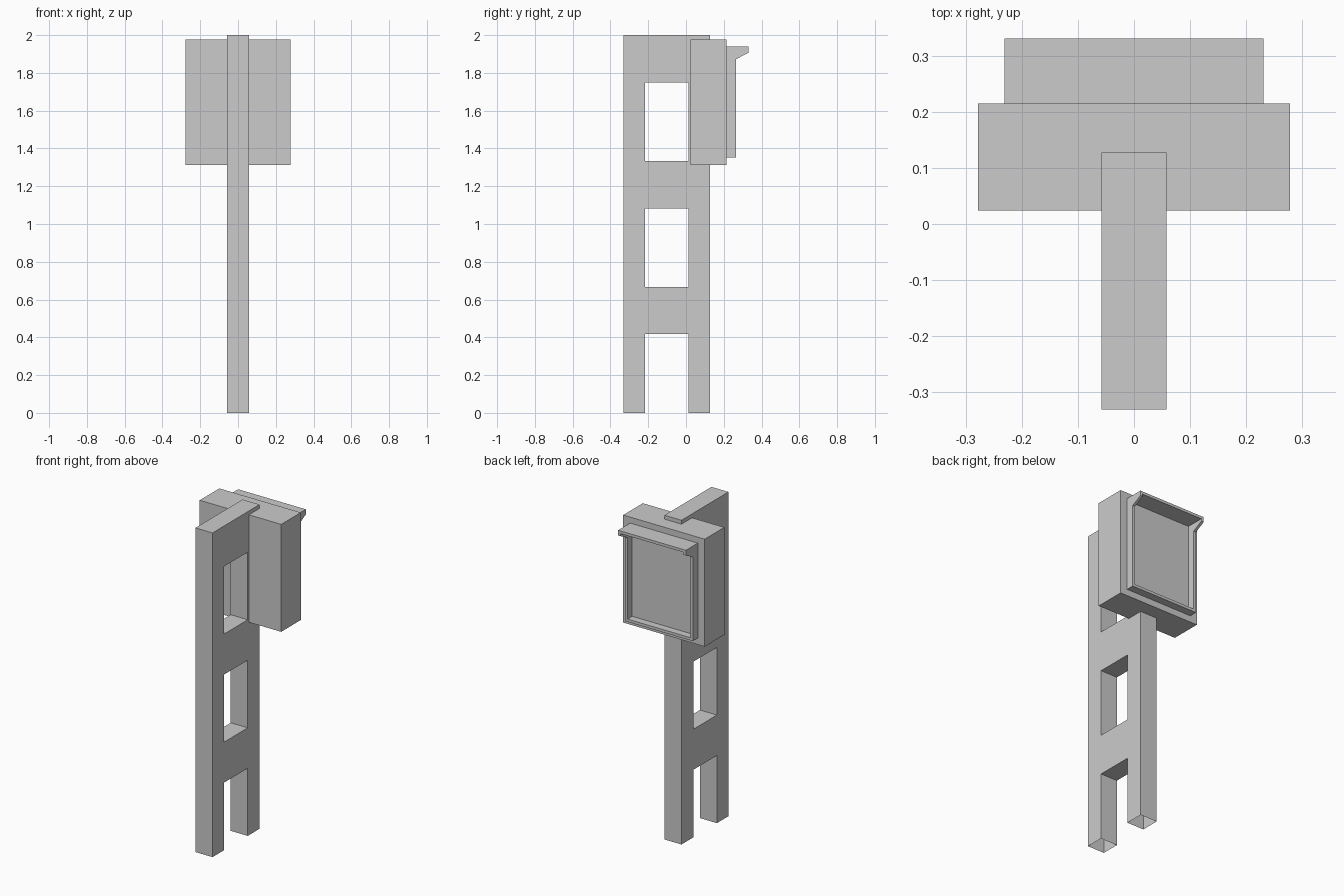
import bpy, bmesh

if "Cube" in bpy.data.objects:
    bpy.data.objects.remove(bpy.data.objects["Cube"])

HALF_POST = 0.058
RIM = 0.017


def finish(name, bm):
    bmesh.ops.recalc_face_normals(bm, faces=bm.faces[:])
    mesh = bpy.data.meshes.new(name)
    bm.to_mesh(mesh)
    bm.free()
    obj = bpy.data.objects.new(name, mesh)
    bpy.context.collection.objects.link(obj)
    return obj


def prism(name, profile, half_width):
    """Closed solid from a (y, z) side profile, centred on x = 0."""
    bm = bmesh.new()
    left = [bm.verts.new((-half_width, y, z)) for y, z in profile]
    right = [bm.verts.new((half_width, y, z)) for y, z in profile]
    bm.faces.new(left)
    bm.faces.new(right)
    n = len(profile)
    for i in range(n):
        j = (i + 1) % n
        bm.faces.new((left[i], left[j], right[j], right[i]))
    return finish(name, bm)


def rect(y0, y1, z0, z1):
    return [(y0, z0), (y1, z0), (y1, z1), (y0, z1)]


# Ladder post: two legs joined by three rails, undersides of the legs open
ys = [-0.331, -0.218, 0.012, 0.127]
zs = [0.0]
for i in range(3):
    zs += [i * 2 / 3 + 0.4167, (i + 1) * 2 / 3]
bm = bmesh.new()
grid = [[bm.verts.new((-HALF_POST, y, z)) for y in ys] for z in zs]
cells = []
for r in range(6):
    for c in range(3):
        if c == 1 and r % 2 == 0:
            continue
        cells.append(bm.faces.new((grid[r][c], grid[r][c + 1],
                                   grid[r + 1][c + 1], grid[r + 1][c])))
extruded = bmesh.ops.extrude_face_region(bm, geom=cells, use_keep_orig=True)
moved = [g for g in extruded["geom"] if isinstance(g, bmesh.types.BMVert)]
bmesh.ops.translate(bm, verts=moved, vec=(2 * HALF_POST, 0, 0))
bmesh.ops.recalc_face_normals(bm, faces=bm.faces[:])
under = [f for f in bm.faces if all(v.co.z < 1e-5 for v in f.verts)]
bmesh.ops.delete(bm, geom=under, context="FACES_ONLY")
finish("ladder_post", bm)

# Main cabinet
prism("cabinet", rect(0.024, 0.215, 1.313, 1.976), 0.278)

# Screen frame with projecting hood, hollowed out to a thin rim
frame = prism("hooded_frame", [(0.215, 1.353), (0.264, 1.353), (0.264, 1.872),
                               (0.331, 1.907), (0.331, 1.939), (0.215, 1.939)], 0.231)
cutter = prism("frame_cutter", rect(0.219, 0.5, 1.353 + RIM, 1.939 - RIM), 0.231 - RIM)
cutter.hide_render = True
mod = frame.modifiers.new("hollow", "BOOLEAN")
mod.operation = "DIFFERENCE"
mod.solver = "EXACT"
mod.object = cutter
bpy.context.view_layer.objects.active = frame
bpy.ops.object.modifier_apply(modifier=mod.name)
bpy.data.objects.remove(cutter, do_unlink=True)
